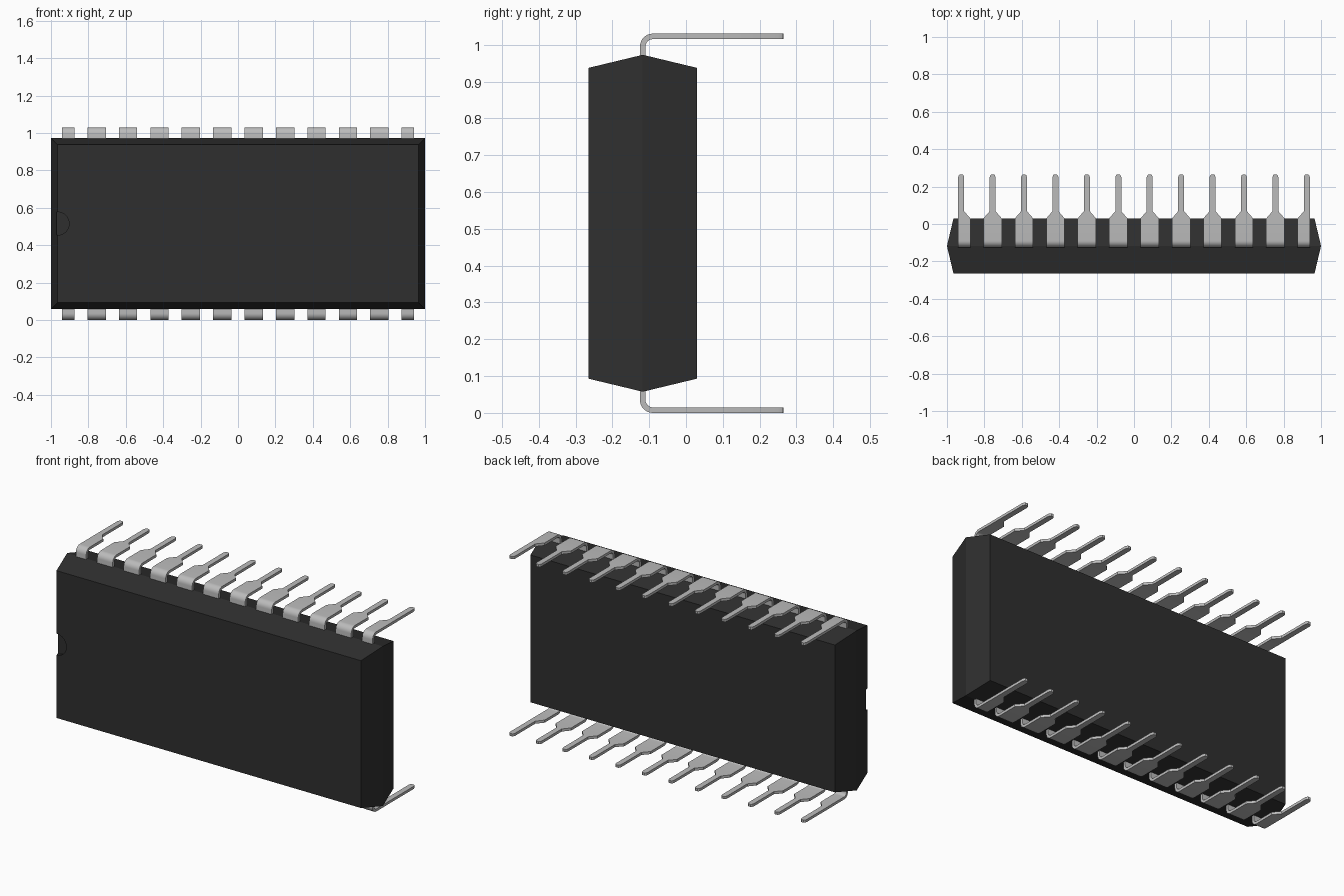
import bpy, bmesh, math

if "Cube" in bpy.data.objects:
    bpy.data.objects.remove(bpy.data.objects["Cube"])

MID_Y, MID_Z = -0.1175, 0.515


def material(name, v):
    m = bpy.data.materials.new(name)
    m.diffuse_color = (v, v, v, 1)
    m.use_nodes = True
    m.node_tree.nodes["Principled BSDF"].inputs["Base Color"].default_value = m.diffuse_color
    return m


def make_object(name, bm, mat):
    bmesh.ops.recalc_face_normals(bm, faces=bm.faces)
    mesh = bpy.data.meshes.new(name)
    bm.to_mesh(mesh)
    bm.free()
    mesh.materials.append(mat)
    ob = bpy.data.objects.new(name, mesh)
    bpy.context.collection.objects.link(ob)
    return ob


def loft(bm, rings):
    """Skin a list of four-point rings and cap both ends."""
    vs = [[bm.verts.new(p) for p in r] for r in rings]
    for a, b in zip(vs, vs[1:]):
        for i in range(4):
            j = (i + 1) % 4
            bm.faces.new((a[i], a[j], b[j], b[i]))
    bm.faces.new(vs[0][::-1])
    bm.faces.new(vs[-1])


dark = material("dark_plastic", 0.028)
metal = material("pin_metal", 0.5)

# Package body: block that swells to a ridge at its parting line
bm = bmesh.new()
loft(bm, [[(sx * hx, y, MID_Z + sz * hz) for sx, sz in ((-1, -1), (1, -1), (1, 1), (-1, 1))]
          for y, hx, hz in ((-0.265, 0.965, 0.422), (MID_Y, 1.0, 0.4575), (0.03, 0.965, 0.422))])
body = make_object("package_body", bm, dark)

# Half-round orientation notch in the front face
bpy.ops.mesh.primitive_cylinder_add(vertices=32, radius=0.062, depth=0.1,
                                    location=(-0.965, -0.295, MID_Z),
                                    rotation=(math.pi / 2, 0, 0))
cutter = bpy.context.object
cutter.name = "notch_cutter"
cutter.data.materials.append(dark)
cutter.hide_render = True
cutter.display_type = 'WIRE'
cut = body.modifiers.new("notch", 'BOOLEAN')
cut.object = cutter
cut.operation = 'DIFFERENCE'
cut.solver = 'EXACT'

# Pin side profile: (outer y, z), (inner y, z), half-width; z is local to mid height
WIDE, NARROW, T = 0.049, 0.016, 0.015
cy, cz, r = -0.09, 0.48, 0.035
stations = [((cy - r, 0.44), (cy - r + T, 0.44), WIDE)]
for i in range(9):
    a = math.pi - i * math.pi / 16
    c, s = math.cos(a), math.sin(a)
    stations.append(((cy + r * c, cz + r * s), (cy + (r - T) * c, cz + (r - T) * s), WIDE))
for y, w in ((0.03, WIDE), (0.068, NARROW), (0.25, NARROW), (0.261, 0.012), (0.265, 0.007)):
    stations.append(((y, cz + r), (y, cz + r - T), w))

# One quarter of the pins, mirrored left-right and top-bottom
bm = bmesh.new()
for k in range(6):
    x = 0.084 + 0.168 * k
    limit = NARROW if k == 5 else WIDE      # end pins have a straight outer edge
    loft(bm, [[(x - w, *o), (x + min(w, limit), *o), (x + min(w, limit), *n), (x - w, *n)]
              for o, n, w in stations])
pins = make_object("pins", bm, metal)
pins.location.z = MID_Z
mir = pins.modifiers.new("mirror", 'MIRROR')
mir.use_axis = (True, False, True)
mir.use_mirror_merge = False

bpy.ops.object.select_all(action='DESELECT')
pins.select_set(True)
bpy.context.view_layer.objects.active = pins
bpy.ops.object.shade_smooth_by_angle(angle=math.radians(25))
